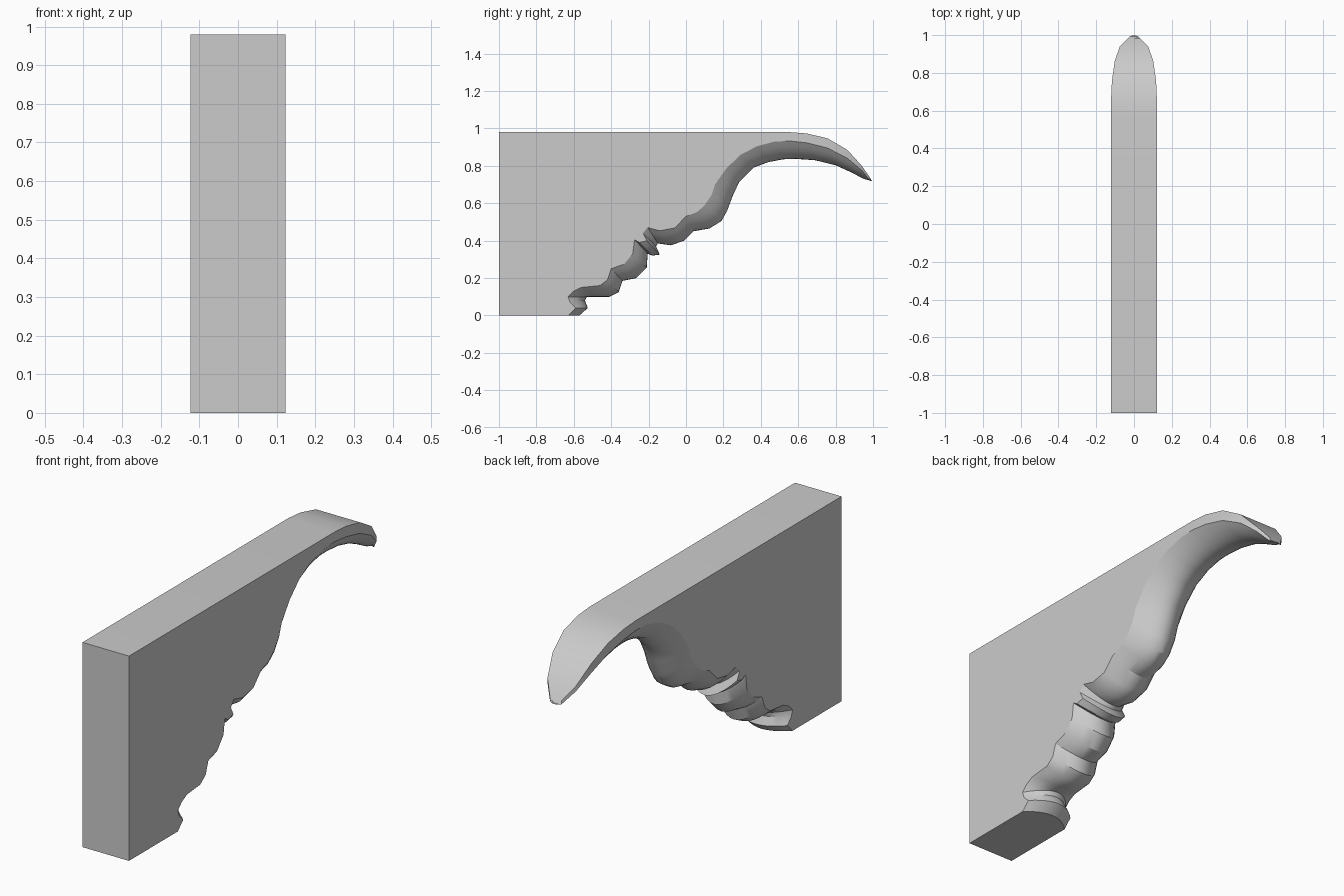
import bpy
import bmesh

default_cube = bpy.data.objects.get("Cube")
if default_cube:
    bpy.data.objects.remove(default_cube, do_unlink=True)

HALF_WIDTH = 0.123
WALL_Y = -1.0
TOP_Z = 0.98
SEGMENTS = 12

# Carved edge, from foot to crest: rim (y, z) and centre ridge (y, z)
carving = [
    (-.63, 0, -.57, 0), (-.59, .04, -.525, .04), (-.62, .07, -.54, .08),
    (-.63, .1, -.53, .1), (-.6, .13, -.51, .1), (-.56, .15, -.48, .1),
    (-.46, .16, -.41, .1), (-.42, .19, -.36, .125), (-.4, .25, -.34, .185),
    (-.33, .275, -.265, .2), (-.285, .33, -.21, .255), (-.275, .405, -.205, .33),
    (-.25, .39, -.18, .32), (-.21, .4, -.14, .325), (-.23, .44, -.16, .37),
    (-.205, .47, -.15, .385), (-.14, .453, -.08, .375), (-.06, .468, -.01, .4),
    (0, .53, .04, .45), (.06, .553, .125, .465), (.1, .59, .19, .505),
    (.137, .645, .22, .56), (.155, .7, .25, .64), (.215, .785, .285, .715),
    (.29, .858, .36, .79), (.38, .905, .44, .82), (.475, .93, .52, .835),
]

# Leaf tip: rim y, rim z, ridge y, ridge z, top z, half width
leaf = [
    (.555, .933, .59, .837, TOP_Z, HALF_WIDTH),
    (.645, .923, .69, .83, .973, .122),
    (.757, .895, .8, .803, .947, .117),
    (.863, .84, .89, .762, .885, .102),
    (.94, .775, .95, .73, .8, .075),
    (.985, .718, 1, .718, .735, .03),
]


def make_material(name, colour):
    material = bpy.data.materials.new(name)
    material.use_nodes = True
    material.diffuse_color = colour
    shader = material.node_tree.nodes["Principled BSDF"]
    shader.inputs["Base Color"].default_value = colour
    return material


def add_section(bm, rim_y, rim_z, ridge_y, ridge_z, half_width):
    """Rounded cross-section that swells from both rims to the centre ridge."""
    section = []
    for index in range(SEGMENTS + 1):
        across = 2 * index / SEGMENTS - 1
        swell = 1 - across * across
        section.append(bm.verts.new((
            across * half_width,
            rim_y + (ridge_y - rim_y) * swell,
            rim_z + (ridge_z - rim_z) * swell,
        )))
    return section


def add_pair(bm, half_width, y, z):
    """Right and left vertices at the same height and depth."""
    return [bm.verts.new((side * half_width, y, z)) for side in (-1, 1)]


def build_bracket():
    bm = bmesh.new()
    sections = [add_section(bm, *row, HALF_WIDTH) for row in carving]
    tops = []
    for rim_y, rim_z, ridge_y, ridge_z, top_z, half_width in leaf:
        sections.append(add_section(bm, rim_y, rim_z, ridge_y, ridge_z, half_width))
        tops.append(add_pair(bm, half_width, rim_y, top_z))
    leaf_sections = sections[len(carving):]
    body_sections = sections[:len(carving) + 1]
    wall_foot = add_pair(bm, HALF_WIDTH, WALL_Y, 0)
    wall_top = add_pair(bm, HALF_WIDTH, WALL_Y, TOP_Z)

    # Swept carved surface
    for lower, upper in zip(sections, sections[1:]):
        for i in range(SEGMENTS):
            bm.faces.new((lower[i], lower[i + 1], upper[i + 1], upper[i]))

    # Flat cheeks of the body and side walls of the leaf
    for side in (0, -1):
        rim = [section[side] for section in body_sections]
        bm.faces.new([wall_foot[side], *rim, tops[0][side], wall_top[side]])
        for k in range(len(leaf) - 1):
            bm.faces.new((leaf_sections[k][side], leaf_sections[k + 1][side],
                          tops[k + 1][side], tops[k][side]))

    # Wall face, foot, top and blunt tip
    bm.faces.new((wall_foot[0], wall_foot[1], wall_top[1], wall_top[0]))
    bm.faces.new([wall_foot[1], wall_foot[0], *sections[0]])
    for near, far in zip([wall_top] + tops, tops):
        bm.faces.new((near[0], near[1], far[1], far[0]))
    bm.faces.new([*sections[-1], tops[-1][1], tops[-1][0]])

    bmesh.ops.recalc_face_normals(bm, faces=bm.faces[:])
    mesh = bpy.data.meshes.new("carved_bracket")
    bm.to_mesh(mesh)
    bm.free()
    bracket = bpy.data.objects.new("carved_bracket", mesh)
    bpy.context.collection.objects.link(bracket)
    return bracket


bracket = build_bracket()
bracket.data.materials.append(make_material("plain grey", (0.6, 0.6, 0.6, 1)))

# Smooth the carving while keeping its creases crisp
bpy.ops.object.select_all(action="DESELECT")
bracket.select_set(True)
bpy.context.view_layer.objects.active = bracket
bpy.ops.object.shade_smooth_by_angle(angle=0.5)
